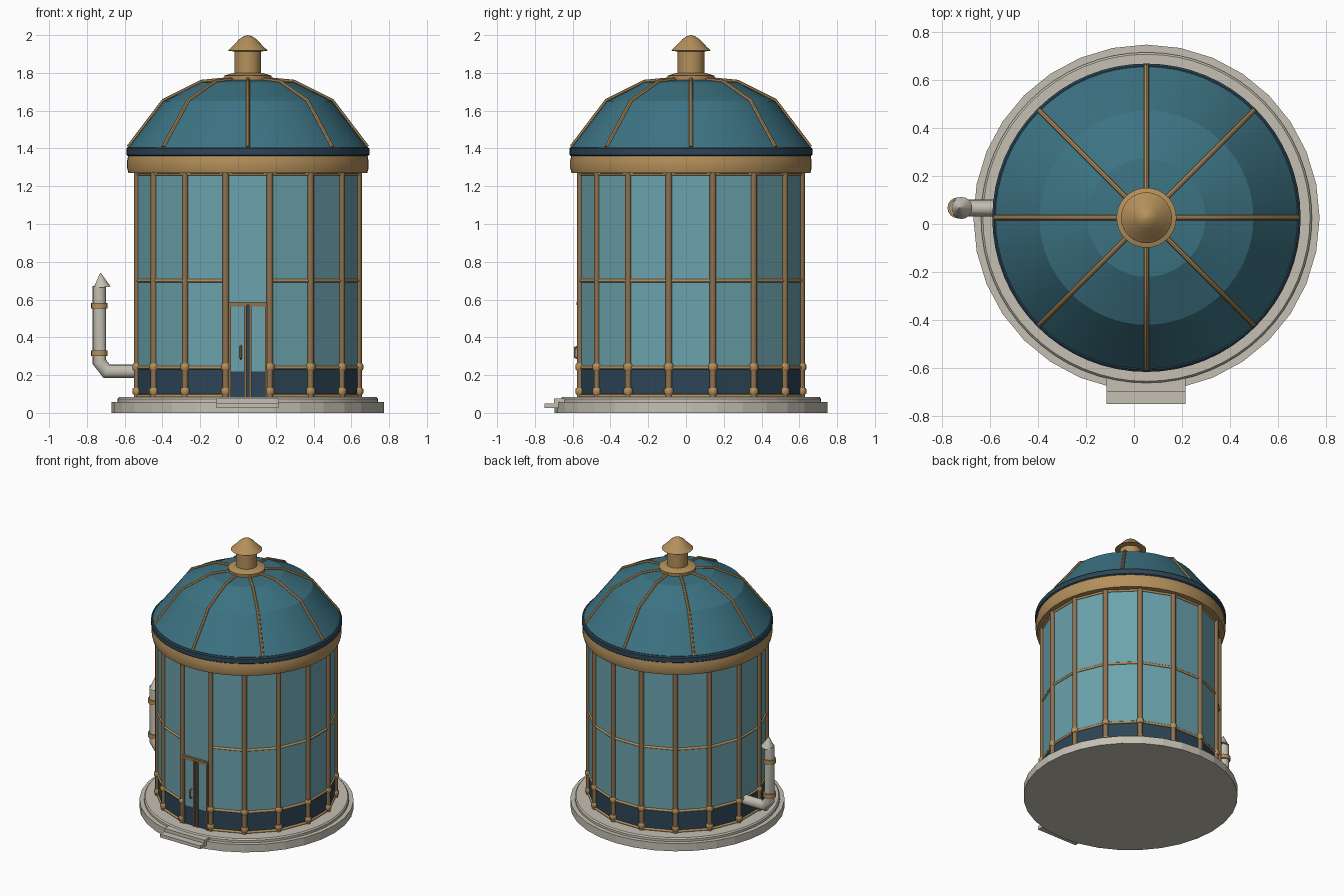
import bpy, bmesh, math
from mathutils import Vector

if "Cube" in bpy.data.objects:
    bpy.data.objects.remove(bpy.data.objects["Cube"])

CX, CY = 0.052, 0.026          # centre of the round building
R, N = 0.598, 16               # post circle and bay count


def mat(name, rgb):
    m = bpy.data.materials.new(name)
    m.diffuse_color = (*rgb, 1)
    m.use_nodes = True
    m.node_tree.nodes["Principled BSDF"].inputs["Base Color"].default_value = m.diffuse_color
    return m


STONE = mat("pale stone", (0.56, 0.53, 0.45))
BRASS = mat("brass", (0.46, 0.28, 0.105))
BRONZE = mat("bronze", (0.27, 0.165, 0.075))
GLASS = mat("light teal glass", (0.15, 0.37, 0.42))
ROOF = mat("teal roof", (0.045, 0.17, 0.225))
NAVY = mat("dark navy", (0.026, 0.06, 0.095))


def finish(name, bm, m, angle=None):
    bmesh.ops.recalc_face_normals(bm, faces=bm.faces)
    me = bpy.data.meshes.new(name)
    bm.to_mesh(me)
    bm.free()
    me.materials.append(m)
    ob = bpy.data.objects.new(name, me)
    bpy.context.collection.objects.link(ob)
    if angle:
        bpy.ops.object.select_all(action='DESELECT')
        ob.select_set(True)
        bpy.context.view_layer.objects.active = ob
        bpy.ops.object.shade_smooth_by_angle(angle=math.radians(angle))
    return ob


def add_lathe(bm, profile, sides, x, y, start=0.0):
    """Revolve (radius, height) points; open ends are capped."""
    rings = []
    for r, z in profile:
        rings.append([bm.verts.new((x + r * math.cos(start + 2 * math.pi * i / sides),
                                    y + r * math.sin(start + 2 * math.pi * i / sides), z))
                      for i in range(sides)])
    for a, b in zip(rings, rings[1:]):
        for i in range(sides):
            j = (i + 1) % sides
            bm.faces.new((a[i], a[j], b[j], b[i]))
    bm.faces.new(rings[0])
    bm.faces.new(rings[-1])


def lathe(name, profile, sides, m, angle=None, x=CX, y=CY, start=0.0):
    bm = bmesh.new()
    add_lathe(bm, profile, sides, x, y, start)
    return finish(name, bm, m, angle)


def add_tube(bm, points, r, sides=8):
    """Mitred tube along a planar path."""
    pts = [Vector(p) for p in points]
    d0 = (pts[1] - pts[0]).normalized()
    d1 = (pts[-1] - pts[-2]).normalized()
    side = d0.cross(d1)
    if side.length < 1e-4:
        side = d0.cross(Vector((0, 0, 1))) if abs(d0.z) < 0.9 else Vector((1, 0, 0))
    side.normalize()
    rings = []
    for i, p in enumerate(pts):
        a = (p - pts[i - 1]).normalized() if i else d0
        b = (pts[i + 1] - p).normalized() if i < len(pts) - 1 else d1
        t = (a + b).normalized()
        up = t.cross(side) / max(0.5, t.dot(a))
        rings.append([bm.verts.new(p + r * (side * math.cos(2 * math.pi * k / sides)
                                            + up * math.sin(2 * math.pi * k / sides)))
                      for k in range(sides)])
    for a, b in zip(rings, rings[1:]):
        for k in range(sides):
            j = (k + 1) % sides
            bm.faces.new((a[k], a[j], b[j], b[k]))
    bm.faces.new(rings[0])
    bm.faces.new(rings[-1])


def add_box(bm, x0, x1, y0, y1, z0, z1):
    for v in bmesh.ops.create_cube(bm, size=1)['verts']:
        v.co = ((x0 + x1) / 2 + v.co.x * (x1 - x0),
                (y0 + y1) / 2 + v.co.y * (y1 - y0),
                (z0 + z1) / 2 + v.co.z * (z1 - z0))


def boxes(name, m, *dims):
    bm = bmesh.new()
    for d in dims:
        add_box(bm, *d)
    return finish(name, bm, m)


def corner(k, z, r=R):
    a = -math.pi / 2 + (k + 0.5) * 2 * math.pi / N
    return (CX + r * math.cos(a), CY + r * math.sin(a), z)


# Plinth and steps
lathe("plinth", [(0.722, 0), (0.722, 0.057)], 32, STONE)
lathe("plinth_top", [(0.69, 0.057), (0.69, 0.074), (0.682, 0.083)], 64, STONE, 30)
boxes("steps", STONE, (-0.115, 0.215, -0.75, -0.55, 0.027, 0.051),
      (-0.115, 0.215, -0.70, -0.55, 0.051, 0.075))

# Sixteen-sided walls
half = math.pi / N
lathe("lower_wall", [(R, 0.08), (R, 0.238)], N, NAVY, start=half)
lathe("glass_wall", [(R, 0.238), (R, 1.29)], N, GLASS, start=half)

# Posts with brass collars
bm_post, bm_collar = bmesh.new(), bmesh.new()
for k in range(N):
    x, y, _ = corner(k, 0)
    add_lathe(bm_post, [(0.017, 0.08), (0.017, 1.28)], 12, x, y)
    for z in (0.115, 0.243):
        add_lathe(bm_collar, [(0.02, z - 0.018), (0.025, z - 0.01),
                              (0.025, z + 0.01), (0.02, z + 0.018)], 12, x, y)
finish("posts", bm_post, BRONZE, 40)
finish("post_collars", bm_collar, BRASS, 40)

# Horizontal rails, left out of the door bay
bm = bmesh.new()
for z in (0.09, 0.24, 0.70, 1.265):
    for k in range(N):
        if k < N - 1 or z > 1:
            add_tube(bm, [corner(k, z), corner(k + 1, z)], 0.009)
finish("rails", bm, BRASS, 50)

# Double door
yd = CY - R * math.cos(half)
frame, glass, panel = [], [], []
for s in (-1, 1):
    def span(a, b):
        return sorted((CX + s * a, CX + s * b))
    frame.append((*span(0.090, 0.102), yd - 0.016, yd + 0.01, 0.083, 0.585))
    frame.append((*span(0.006, 0.020), yd - 0.016, yd + 0.01, 0.083, 0.570))
    frame.append((*span(0.020, 0.090), yd - 0.012, yd + 0.01, 0.562, 0.572))
    glass.append((*span(0.020, 0.090), yd - 0.006, yd + 0.003, 0.218, 0.565))
    panel.append((*span(0.020, 0.090), yd - 0.006, yd + 0.003, 0.083, 0.218))
frame.append((CX - 0.102, CX + 0.102, yd - 0.018, yd + 0.01, 0.572, 0.588))
boxes("door_frame", BRONZE, *frame)
boxes("door_glass", GLASS, *glass)
boxes("door_panels", NAVY, *panel)
boxes("door_gap", NAVY, (CX - 0.006, CX + 0.006, yd - 0.008, yd, 0.083, 0.57))
bm = bmesh.new()
hx = CX - 0.037
add_tube(bm, [(hx, yd, 0.285), (hx, yd - 0.026, 0.295),
              (hx, yd - 0.026, 0.345), (hx, yd, 0.355)], 0.006)
finish("door_handle", bm, BRASS, 40)

# Cornice and eaves
lathe("cornice", [(0.585, 1.268), (0.632, 1.27), (0.639, 1.295), (0.639, 1.335),
                  (0.634, 1.362)], 64, BRASS, 40)
lathe("eaves_band", [(0.635, 1.36), (0.643, 1.366), (0.643, 1.40), (0.635, 1.408)],
      64, NAVY, 30)

# Dome with eight ribs
dome = [(0.632, 1.405), (0.446, 1.65), (0.246, 1.75), (0.06, 1.768)]
lathe("dome", dome, 64, ROOF, 15)
bm = bmesh.new()
for k in range(8):
    a = k * math.pi / 4
    add_tube(bm, [(CX + r * math.cos(a), CY + r * math.sin(a), z + 0.003)
                  for r, z in dome], 0.0105)
finish("dome_ribs", bm, BRASS, 40)

# Roof vent
lathe("vent_collar", [(0.122, 1.755), (0.125, 1.785), (0.10, 1.793), (0.075, 1.80)],
      32, BRASS, 25)
lathe("vent_shaft", [(0.071, 1.78), (0.071, 1.925)], 32, BRASS, 30)
lathe("vent_cap", [(0.07, 1.913), (0.106, 1.918), (0.085, 1.937), (0.045, 1.979),
                   (0.022, 1.994), (0.002, 2.0)], 32, BRASS, 30)

# Side flue pipe with bands and tilted hood
px, py = -0.734, 0.067
bm = bmesh.new()
add_tube(bm, [(-0.50, py, 0.22), (-0.695, py, 0.22), (px, py, 0.27), (px, py, 0.672)],
         0.035, 16)
finish("flue_pipe", bm, STONE, 30)
for name, z in (("flue_band_low", 0.315), ("flue_band_high", 0.567)):
    lathe(name, [(0.044, z - 0.015), (0.044, z + 0.015)], 16, BRASS, 30, px, py)
hood = lathe("flue_hood", [(0.046, 0), (0.002, 0.077)], 16, STONE, 30, 0, 0)
hood.location = (-0.72, py, 0.664)
hood.rotation_euler = (0, math.radians(-6), 0)
